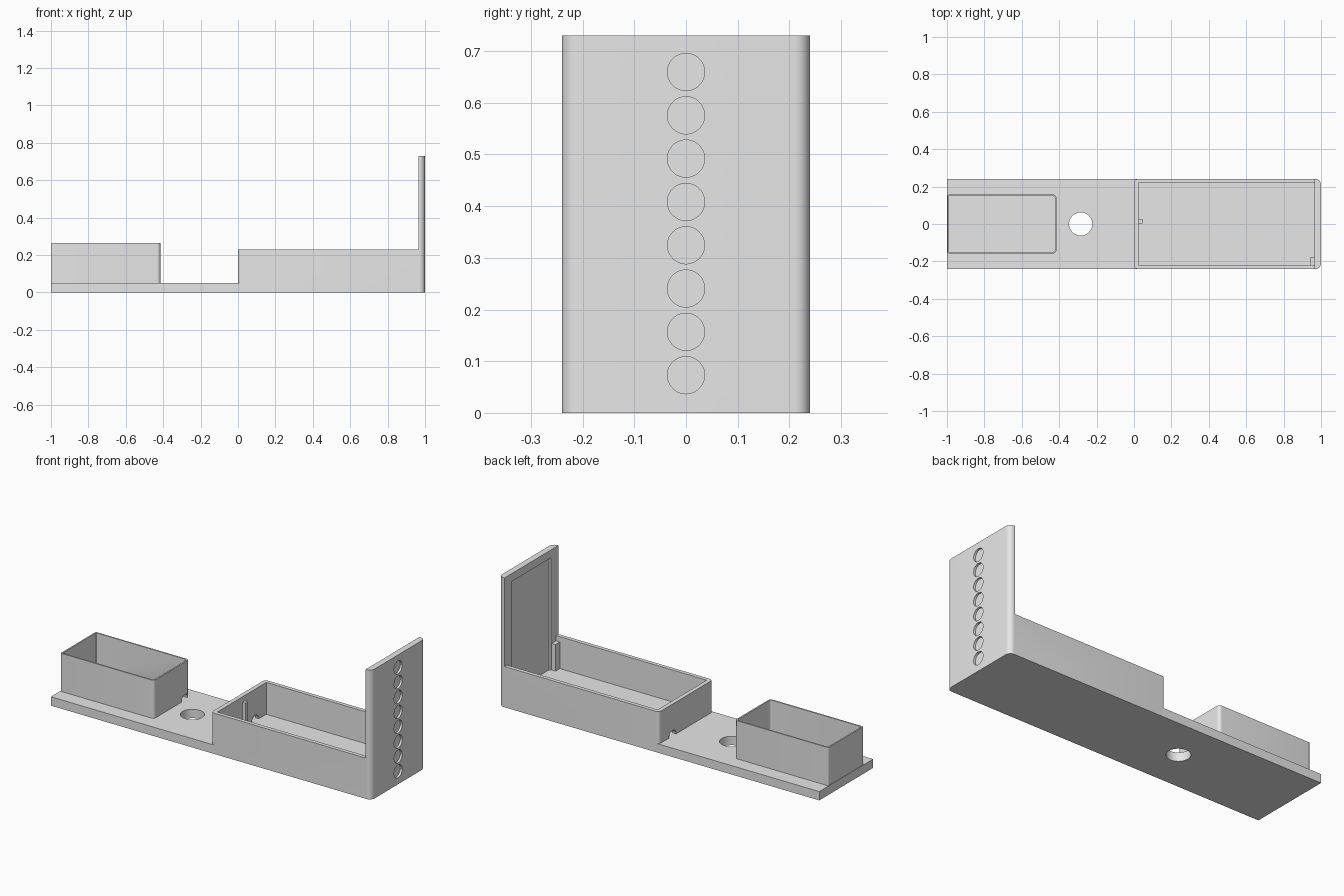
import bpy
import bmesh
from math import pi, sin, cos, radians

default_cube = bpy.data.objects.get("Cube")
if default_cube:
    bpy.data.objects.remove(default_cube, do_unlink=True)

grey = bpy.data.materials.new("plain_grey")
grey.use_nodes = True
grey.diffuse_color = (0.8, 0.8, 0.8, 1)
grey.node_tree.nodes["Principled BSDF"].inputs["Base Color"].default_value = (0.8, 0.8, 0.8, 1)


def arc(cx, cy, r, start, end, steps):
    return [(cx + r * cos(start + (end - start) * i / steps),
             cy + r * sin(start + (end - start) * i / steps)) for i in range(steps + 1)]


def circle(cx, cy, r, steps=48):
    return arc(cx, cy, r, 0, 2 * pi, steps)[:-1]


def rounded(x0, x1, y, r_left, r_right):
    """Rectangle outline, symmetric in y, with its own radius at each end."""
    pts = []
    for i, (sx, sy) in enumerate([(1, 1), (-1, 1), (-1, -1), (1, -1)]):
        r = r_right if sx > 0 else r_left
        cx = x1 - r if sx > 0 else x0 + r
        pts += arc(cx, sy * (y - r), r, i * pi / 2, (i + 1) * pi / 2, 8)
    return pts


def prism(name, outline, low, high, axis="z"):
    """Extrude an outline along z, or an outline in the yz plane along x."""
    bm = bmesh.new()
    put = (lambda a, b: (a, b, low)) if axis == "z" else (lambda a, b: (low, a, b))
    base = bm.faces.new([bm.verts.new(put(a, b)) for a, b in outline])
    top = bmesh.ops.extrude_face_region(bm, geom=[base])["geom"]
    move = (0, 0, high - low) if axis == "z" else (high - low, 0, 0)
    bmesh.ops.translate(bm, vec=move, verts=[v for v in top if isinstance(v, bmesh.types.BMVert)])
    bmesh.ops.recalc_face_normals(bm, faces=bm.faces)
    mesh = bpy.data.meshes.new(name)
    bm.to_mesh(mesh)
    bm.free()
    mesh.materials.append(grey)
    obj = bpy.data.objects.new(name, mesh)
    bpy.context.collection.objects.link(obj)
    return obj


def block(name, x0, x1, y0, y1, z0, z1):
    return prism(name, [(x0, y0), (x1, y0), (x1, y1), (x0, y1)], z0, z1)


def cut(obj, cutter):
    mod = obj.modifiers.new("cut", "BOOLEAN")
    mod.operation = "DIFFERENCE"
    mod.solver = "EXACT"
    mod.object = cutter
    bpy.context.view_layer.objects.active = obj
    bpy.ops.object.modifier_apply(modifier=mod.name)
    bpy.data.objects.remove(cutter, do_unlink=True)


FLOOR = 0.05
RIM = 0.23
TOP = 0.73


def cable_arch(x0, x1):
    return prism("arch_cutter", arc(0.12, FLOOR, 0.032, 0, pi, 20), x0, x1, "x")


# Flat plate with a round through hole
plate = block("base_plate", -1, 0.022, -0.24, 0.24, 0, FLOOR)
cut(plate, prism("hole_cutter", circle(-0.285, 0, 0.062), -0.1, 0.2))

# Long tray and its tall end wall, from one rounded block
tray = prism("tray_and_end_wall", rounded(0, 1, 0.24, 0.02, 0.03), 0, TOP)
cut(tray, block("upper_cutter", -0.1, 0.965, -0.4, 0.4, RIM, 1))
cut(tray, block("cavity_cutter", 0.024, 0.965, -0.218, 0.218, FLOOR, 0.6))
cut(tray, block("recess_cutter", 0.95, 0.977, -0.175, 0.175, FLOOR, 0.685))
cut(tray, cable_arch(-0.05, 0.06))

# Column of shallow round sockets on the end wall
for i in range(8):
    cut(tray, prism("socket_cutter", circle(0, 0.073 + i * 0.0838, 0.036), 0.988, 1.1, "x"))

# Small posts standing inside the tray
posts = [block("corner_post", 0.94, 0.965, -0.218, -0.18, FLOOR, 0.2),
         block("end_post", 0.024, 0.045, 0.004, 0.026, FLOOR, 0.2)]

# Thin-walled open box on the plate
box = prism("small_open_box", rounded(-0.998, -0.415, 0.157, 0.008, 0.018), FLOOR, 0.265)
cut(box, prism("box_cutter", rounded(-0.99, -0.423, 0.149, 0.004, 0.012), FLOOR - 0.05, 0.4))
cut(box, cable_arch(-0.46, -0.38))

# Smooth the rounded corners and keep the hard edges
bpy.ops.object.select_all(action="DESELECT")
for obj in [plate, tray, box] + posts:
    obj.select_set(True)
bpy.context.view_layer.objects.active = tray
bpy.ops.object.shade_smooth_by_angle(angle=radians(30))
